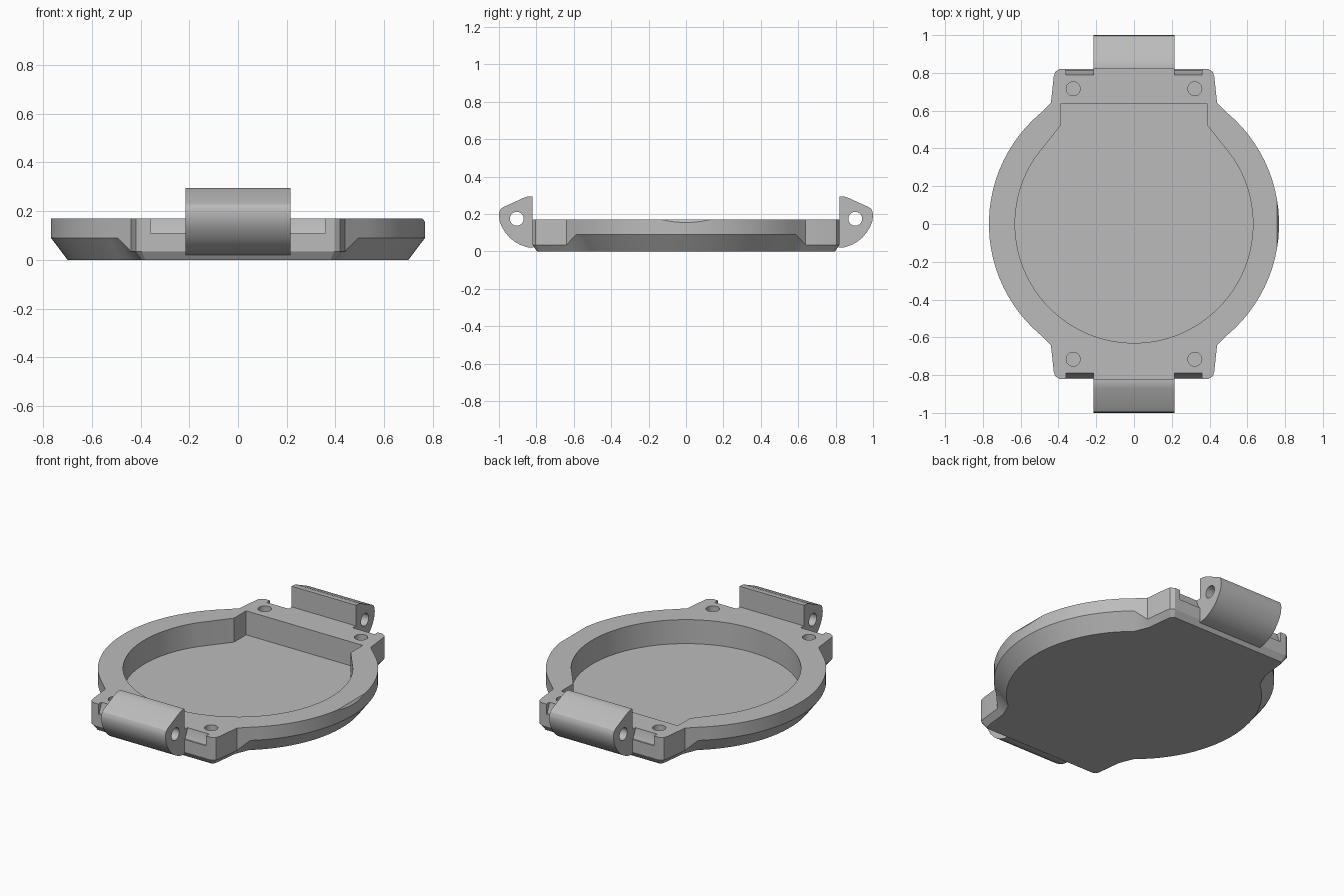
import bpy, bmesh
from math import cos, sin, radians, tau

if "Cube" in bpy.data.objects:
    bpy.data.objects.remove(bpy.data.objects["Cube"])

grey = bpy.data.materials.new("plain grey")
grey.use_nodes = True
grey.diffuse_color = (0.5, 0.5, 0.5, 1)
grey.node_tree.nodes["Principled BSDF"].inputs["Base Color"].default_value = (0.5, 0.5, 0.5, 1)


def loft(name, rings):
    """Closed solid through matching rings of points."""
    bm = bmesh.new()
    loops = [[bm.verts.new(p) for p in ring] for ring in rings]
    n = len(loops[0])
    for a, b in zip(loops, loops[1:]):
        for i in range(n):
            j = (i + 1) % n
            bm.faces.new((a[i], a[j], b[j], b[i]))
    bm.faces.new(loops[0])
    bm.faces.new(loops[-1])
    bmesh.ops.recalc_face_normals(bm, faces=bm.faces)
    mesh = bpy.data.meshes.new(name)
    bm.to_mesh(mesh)
    bm.free()
    mesh.materials.append(grey)
    obj = bpy.data.objects.new(name, mesh)
    bpy.context.collection.objects.link(obj)
    return obj


def prism(name, profile, axis, start, end):
    """Extrude a 2D profile along x, y or z."""
    place = {"x": lambda u, v, w: (w, u, v),
             "y": lambda u, v, w: (u, w, v),
             "z": lambda u, v, w: (u, v, w)}[axis]
    return loft(name, [[place(u, v, w) for u, v in profile] for w in (start, end)])


def circle(u, v, r, n=24):
    return [(u + r * cos(tau * i / n), v + r * sin(tau * i / n)) for i in range(n)]


def cut(obj, cutter):
    cutter.hide_render = True
    mod = obj.modifiers.new("cut", "BOOLEAN")
    mod.operation = "DIFFERENCE"
    mod.solver = "EXACT"
    mod.object = cutter
    activate(obj)
    bpy.ops.object.modifier_apply(modifier=mod.name)
    bpy.data.objects.remove(cutter)


def activate(obj):
    bpy.ops.object.select_all(action="DESELECT")
    obj.select_set(True)
    bpy.context.view_layer.objects.active = obj


def finish(obj):
    activate(obj)
    bpy.ops.object.shade_smooth_by_angle(angle=radians(25))


# Case outline, one quarter: top x, y, base x, y, height of the lower bevel
quarter = []
for deg in range(2, 51, 4):
    c, s = cos(radians(deg)), sin(radians(deg))
    quarter.append((0.768 * c, 0.768 * s, 0.7 * c, 0.7 * s, 0.09))
quarter += [(0.44, 0.64, 0.415, 0.62, 0.035),
            (0.425, 0.78, 0.398, 0.765, 0.035),
            (0.418, 0.805, 0.393, 0.785, 0.035),
            (0.395, 0.82, 0.38, 0.797, 0.035)]


def flip(points, sx, sy):
    return [(sx * a, sy * b, sx * c, sy * d, h) for a, b, c, d, h in points]


outline = (quarter + flip(quarter[::-1], -1, 1)
           + flip(quarter, -1, -1) + flip(quarter[::-1], 1, -1))
case = loft("case", [[(c, d, 0) for a, b, c, d, h in outline],
                     [(a, b, h) for a, b, c, d, h in outline],
                     [(a, b, 0.17) for a, b, c, d, h in outline]])

# Round recess with a squared-off back end
recess = [(0.63 * cos(radians(t)), 0.63 * sin(radians(t))) for t in range(146, 395, 4)]
recess += [(0.39, 0.52), (0.39, 0.635), (-0.39, 0.635), (-0.39, 0.52)]
cut(case, prism("recess_cutter", recess, "z", 0.025, 0.3))

# Blind screw holes and sloped notches at the four corners
for sx in (-1, 1):
    for sy in (-1, 1):
        cut(case, prism("hole_cutter", circle(sx * 0.322, sy * 0.716, 0.037), "z", 0.05, 0.3))
        notch = [(sy * 0.79, 0.2), (sy * 0.79, 0.165), (sy * 0.812, 0.11),
                 (sy * 0.85, 0.11), (sy * 0.85, 0.2)]
        cut(case, prism("notch_cutter", notch, "x", sx * 0.215, sx * 0.36))

# Small bevel on the rim at the left side
cut(case, prism("rim_cutter", [(0.7533, 0.175), (0.7753, 0.145), (0.8, 0.175)], "y", -0.3, 0.3))
finish(case)

# Hinge barrels at front and back, each drilled for a pin
barrel = [(0.815, 0.02), (0.85, 0.023), (0.885, 0.035), (0.915, 0.052), (0.942, 0.073),
          (0.965, 0.1), (0.984, 0.13), (0.996, 0.16), (1.0, 0.19), (0.998, 0.212),
          (0.99, 0.228), (0.975, 0.238), (0.87, 0.286), (0.85, 0.293), (0.83, 0.295),
          (0.82, 0.295), (0.82, 0.165), (0.815, 0.165)]
for name, sy in (("front_hinge", -1), ("back_hinge", 1)):
    hinge = prism(name, [(sy * y, z) for y, z in barrel], "x", -0.215, 0.215)
    cut(hinge, prism("pin_cutter", circle(sy * 0.905, 0.175, 0.037), "x", -0.3, 0.3))
    finish(hinge)
